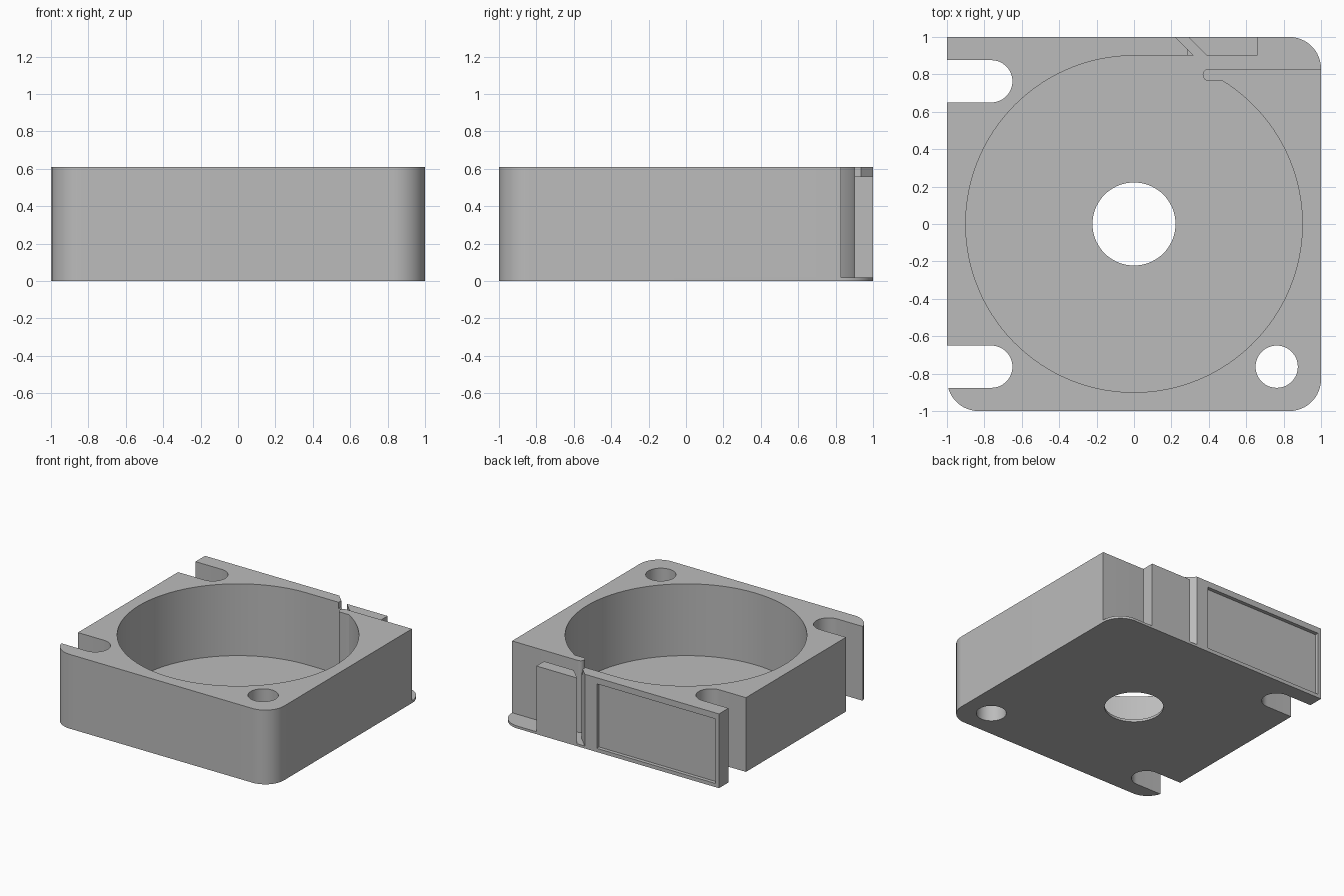
import bpy, bmesh, math

if "Cube" in bpy.data.objects:
    bpy.data.objects.remove(bpy.data.objects["Cube"], do_unlink=True)

FLOOR, STEP, TOP = 0.02, 0.56, 0.61    # plate top, guide top, wall top
CORNER, BORE, HOLE, PIN = 0.17, 0.90, 0.113, 0.763

grey = bpy.data.materials.new("plain grey")
grey.use_nodes = True
grey.diffuse_color = (0.5, 0.5, 0.5, 1)
grey.node_tree.nodes["Principled BSDF"].inputs["Base Color"].default_value = (0.5, 0.5, 0.5, 1)


def arc(cx, cy, r, start, end, steps=16):
    """Points along an arc, angles in degrees."""
    angles = [math.radians(start + (end - start) * i / steps) for i in range(steps + 1)]
    return [(cx + r * math.cos(a), cy + r * math.sin(a)) for a in angles]


def prism(name, outline, z0, z1):
    """Extrude a flat outline from z0 to z1."""
    bm = bmesh.new()
    face = bm.faces.new([bm.verts.new((x, y, z0)) for x, y in outline])
    top = bmesh.ops.extrude_face_region(bm, geom=[face])["geom"]
    bmesh.ops.translate(bm, vec=(0, 0, z1 - z0),
                        verts=[v for v in top if isinstance(v, bmesh.types.BMVert)])
    bmesh.ops.recalc_face_normals(bm, faces=bm.faces)
    mesh = bpy.data.meshes.new(name)
    bm.to_mesh(mesh)
    bm.free()
    mesh.materials.append(grey)
    obj = bpy.data.objects.new(name, mesh)
    bpy.context.collection.objects.link(obj)
    return obj


def box(name, x0, x1, y0, y1, z0, z1):
    return prism(name, [(x0, y0), (x1, y0), (x1, y1), (x0, y1)], z0, z1)


def cut(obj, cutter):
    """Subtract the cutter, apply, and remove it."""
    cutter.hide_render = True
    mod = obj.modifiers.new("cut", 'BOOLEAN')
    mod.operation, mod.solver, mod.object = 'DIFFERENCE', 'EXACT', cutter
    bpy.context.view_layer.objects.active = obj
    bpy.ops.object.modifier_apply(modifier=mod.name)
    bpy.data.objects.remove(cutter, do_unlink=True)


def cylinder(name, x, y, r, steps=48):
    return prism(name, arc(x, y, r, 0, 360, steps)[:-1], -0.1, 0.8)


# Shared left part of the outline: both open screw slots and the front corners
def slot(y):
    return [(-1, y + HOLE)] + arc(-PIN, y, HOLE, 90, -90, 24) + [(-1, y - HOLE)]


# Where the rounded corner meets the lower slot
meet = math.degrees(math.asin((PIN + HOLE - 1 + CORNER) / CORNER))
side = ([(-1, 1)] + slot(PIN) + slot(-PIN)[:-1]
        + arc(CORNER - 1, CORNER - 1, CORNER, 180 + meet, 270)
        + arc(1 - CORNER, CORNER - 1, CORNER, 270, 360))

# Thin base plate with its rounded back corner
base = prism("base_plate", side + arc(1 - CORNER, 1 - CORNER, CORNER, 0, 90), 0, FLOOR)
cut(base, cylinder("centre_cutter", 0, 0, 0.222, 72))
cut(base, cylinder("plate_hole_cutter", PIN, -PIN, HOLE))

# Tall wall: rounded finger at the exit, round bore, then the pointed lip
finger_y = 0.765
finger_r = (0.83 - finger_y) / 2
finger_x = math.sqrt(BORE ** 2 - finger_y ** 2)
bore_start = math.degrees(math.atan2(finger_y, finger_x))
wall_outline = (side + [(1, 0.83)]
                + arc(0.4, finger_y + finger_r, finger_r, 90, 270)
                + arc(0, 0, BORE, bore_start, bore_start - 360 + 90 - bore_start, 110)
                + [(0.32, BORE), (0.22, 1)])
wall = prism("housing_wall", wall_outline, FLOOR, TOP)
cut(wall, cylinder("wall_hole_cutter", PIN, -PIN, HOLE))
cut(wall, box("label_cutter", -0.97, 0.11, 0.97, 1.1, 0.03, STEP))
cut(wall, box("lip_cutter", 0.285, 0.345, 0.87, 1.1, STEP, 0.8))

# Free-standing guide block beside the exit
guide = prism("guide_block", [(0.29, 1), (0.39, BORE), (0.66, BORE), (0.66, 1)], FLOOR, STEP)

# Smooth the curved walls, keep the edges sharp
for obj in (base, wall, guide):
    bpy.ops.object.select_all(action='DESELECT')
    obj.select_set(True)
    bpy.context.view_layer.objects.active = obj
    bpy.ops.object.shade_smooth_by_angle(angle=math.radians(30))
